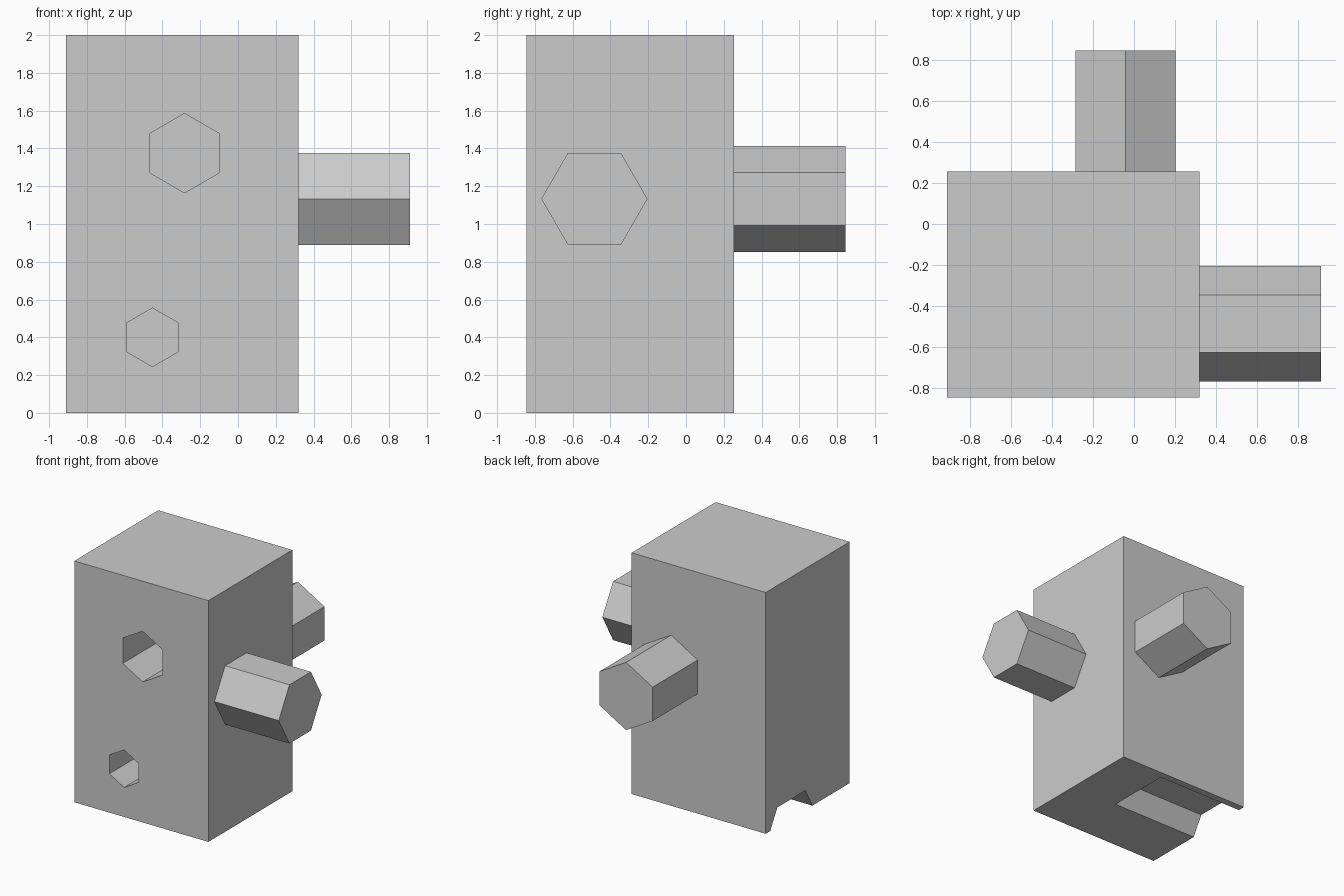
import bpy
import bmesh
from math import cos, sin, tau
from mathutils import Vector

old = bpy.data.objects.get("Cube")
if old:
    bpy.data.objects.remove(old, do_unlink=True)

# Single plain grey
grey = bpy.data.materials.new("plain_grey")
grey.use_nodes = True
COLOUR = (0.6, 0.6, 0.6, 1)
grey.diffuse_color = COLOUR
grey.node_tree.nodes["Principled BSDF"].inputs["Base Color"].default_value = COLOUR

X, Y, Z = Vector((1, 0, 0)), Vector((0, 1, 0)), Vector((0, 0, 1))


def make_object(name, bm):
    bmesh.ops.recalc_face_normals(bm, faces=bm.faces)
    mesh = bpy.data.meshes.new(name)
    bm.to_mesh(mesh)
    bm.free()
    mesh.materials.append(grey)
    obj = bpy.data.objects.new(name, mesh)
    bpy.context.collection.objects.link(obj)
    return obj


def hex_prism(name, start, direction, corner, radius, length):
    """Hexagonal bar from start along direction, with a vertex towards corner."""
    bm = bmesh.new()
    side = direction.cross(corner)
    ring = [bm.verts.new(Vector(start) + radius * (cos(i * tau / 6) * corner
                                                   + sin(i * tau / 6) * side))
            for i in range(6)]
    base = bm.faces.new(ring)
    extruded = bmesh.ops.extrude_face_region(bm, geom=[base], use_keep_orig=True)
    top = [v for v in extruded["geom"] if isinstance(v, bmesh.types.BMVert)]
    bmesh.ops.translate(bm, verts=top, vec=direction * length)
    return make_object(name, bm)


# Main block
left, right, front, back, top = -0.91, 0.32, -0.845, 0.255, 2.0
bm = bmesh.new()
bmesh.ops.create_cube(bm, size=1)
bmesh.ops.scale(bm, verts=bm.verts, vec=(right - left, back - front, top))
bmesh.ops.translate(bm, verts=bm.verts,
                    vec=((left + right) / 2, (front + back) / 2, top / 2))
body = make_object("body", bm)

# Blind hexagonal sockets in the front, and a groove under the side edge
gap = 0.05
cutters = [
    hex_prism("upper_socket_cutter", (-0.283, front - gap, 1.375), Y, Z, 0.21, 0.7 + gap),
    hex_prism("lower_socket_cutter", (-0.453, front - gap, 0.4), Y, Z, 0.155, 0.7 + gap),
    hex_prism("groove_cutter", (left - gap, -0.08, -0.158), X, Y, 0.367, 0.8 + gap),
]
for cutter in cutters:
    cutter.hide_render = True
    cut = body.modifiers.new(cutter.name, "BOOLEAN")
    cut.operation = "DIFFERENCE"
    cut.solver = "EXACT"
    cut.object = cutter

# Bake the cuts and drop the cutters
bpy.context.view_layer.objects.active = body
for cutter in cutters:
    bpy.ops.object.modifier_apply(modifier=cutter.name)
    bpy.data.objects.remove(cutter, do_unlink=True)

# Hexagonal pegs on the side and rear
hex_prism("side_peg", (right, -0.485, 1.133), X, Y, 0.281, 0.59)
hex_prism("rear_peg", (-0.042, back, 1.133), Y, Z, 0.281, 0.59)
